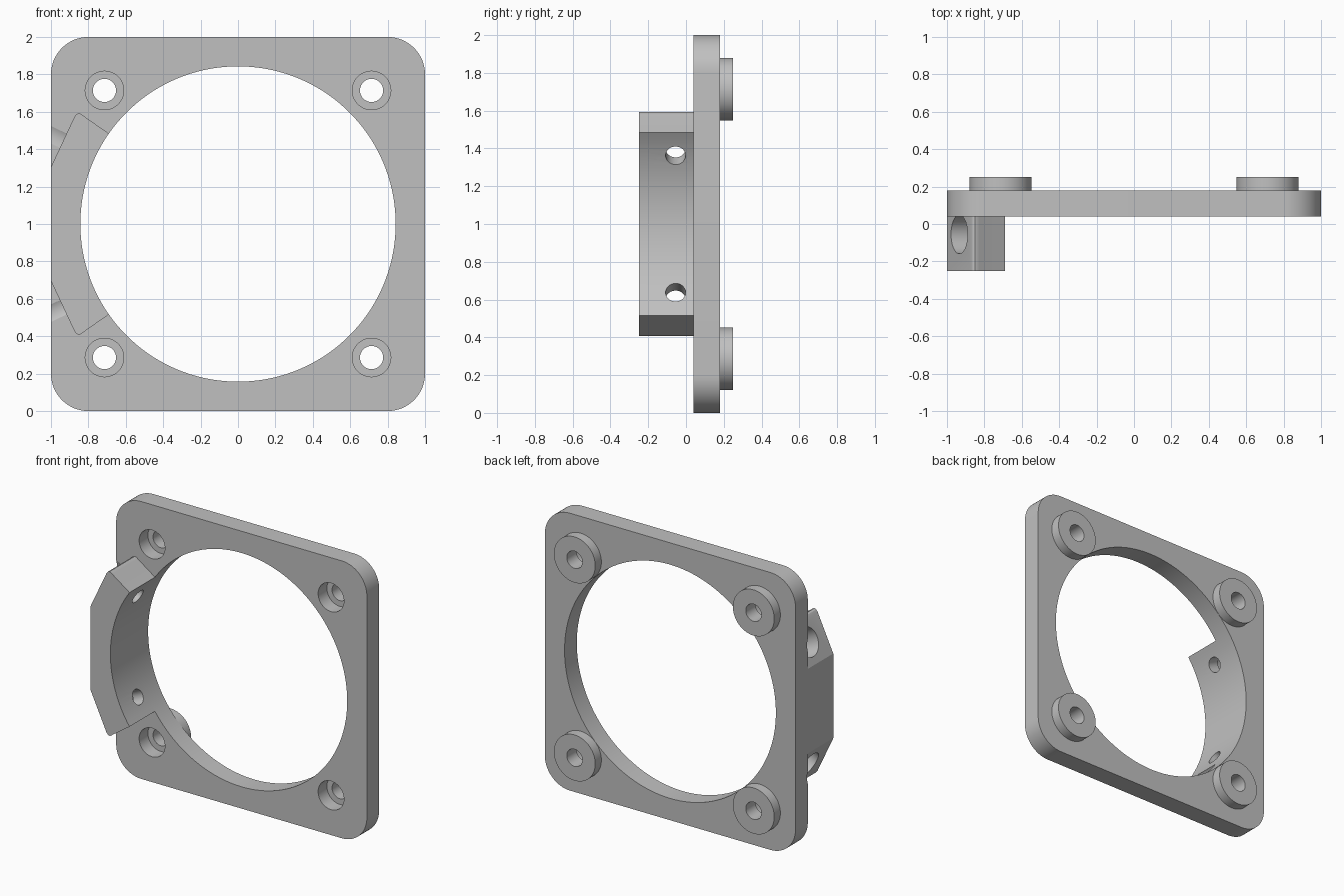
import bpy, bmesh
from math import sin, cos, pi, radians
from mathutils import Vector

cube = bpy.data.objects.get("Cube")
if cube:
    bpy.data.objects.remove(cube, do_unlink=True)

grey = bpy.data.materials.new("light grey")
grey.use_nodes = True
colour = (0.53, 0.53, 0.53, 1)
grey.diffuse_color = colour
grey.node_tree.nodes["Principled BSDF"].inputs["Base Color"].default_value = colour

MID = 1.0            # height of the ring centre
BORE = 0.843         # radius of the big opening
FRONT, BACK = 0.04, 0.18
SCREW = 0.714        # screw offset from the centre


def arc(x, z, r, start, end, n):
    return [(x + r * cos(radians(start + (end - start) * i / n)),
             z + r * sin(radians(start + (end - start) * i / n))) for i in range(n + 1)]


def circle(x, z, r, n=48):
    return arc(x, z, r, 0, 360, n)[:-1]


def prism(name, points, y0, y1):
    """Extrude an x-z outline along y."""
    bm = bmesh.new()
    face = bm.faces.new([bm.verts.new((x, y0, z)) for x, z in points])
    new = bmesh.ops.extrude_face_region(bm, geom=[face])["geom"]
    bmesh.ops.translate(bm, vec=(0, y1 - y0, 0),
                        verts=[v for v in new if isinstance(v, bmesh.types.BMVert)])
    bmesh.ops.recalc_face_normals(bm, faces=bm.faces)
    mesh = bpy.data.meshes.new(name)
    bm.to_mesh(mesh)
    bm.free()
    mesh.materials.append(grey)
    obj = bpy.data.objects.new(name, mesh)
    bpy.context.collection.objects.link(obj)
    return obj


def radial_cutter(name, r, start, end, angle):
    """Cylinder pointing from the ring centre out through the side block."""
    obj = prism(name, circle(0, 0, r), start, end)
    out = Vector((-cos(radians(angle)), 0, sin(radians(angle))))
    obj.rotation_mode = 'QUATERNION'
    obj.rotation_quaternion = out.to_track_quat('Y', 'Z')
    obj.location = (0, -0.055, MID)
    return obj


def activate(obj):
    bpy.ops.object.select_all(action='DESELECT')
    obj.select_set(True)
    bpy.context.view_layer.objects.active = obj


def cut(obj, cutters):
    activate(obj)
    for cutter in cutters:
        mod = obj.modifiers.new("cut", 'BOOLEAN')
        mod.operation = 'DIFFERENCE'
        mod.solver = 'EXACT'
        mod.object = cutter
        bpy.ops.object.modifier_apply(modifier=mod.name)


# Rounded square plate
outline = []
for x, z, start in ((1, 1, 0), (-1, 1, 90), (-1, -1, 180), (1, -1, 270)):
    outline += arc(0.8 * x, MID + 0.8 * z, 0.2, start, start + 90, 16)
plate = prism("mounting_plate", outline, FRONT, BACK)

# Side block with a curved inner wall and mirrored tips
upper = [(-0.827, 0.579), (-0.838, 0.588), (-0.85, 0.592),
         (-0.864, 0.587), (-0.874, 0.574), (-1, 0.305)]
profile = arc(0, MID, BORE, 215, 145, 28)
profile += [(x, MID + z) for x, z in upper]
profile += [(x, MID - z) for x, z in reversed(upper)]
block = prism("side_block", profile, -0.25, FRONT)

# Cutters
opening = prism("opening_cutter", circle(0, MID, BORE, 144), -0.5, 0.5)
holes, recesses, bosses = [], [], []
names = {(-1, 1): "upper_right", (1, 1): "upper_left",
         (-1, -1): "lower_right", (1, -1): "lower_left"}
for (sx, sz), label in names.items():
    x, z = sx * SCREW, MID + sz * SCREW
    bosses.append(prism(label + "_boss", circle(x, z, 0.165, 64), BACK, 0.25))
    holes.append(prism(label + "_hole_cutter", circle(x, z, 0.062), -0.5, 0.5))
    recesses.append(prism(label + "_recess_cutter", circle(x, z, 0.103), -0.5, FRONT + 0.1))
pins, pin_recesses = [], []
for angle in (25.5, -25.5):
    pins.append(radial_cutter("pin_cutter", 0.053, 0.7, 1.3, angle))
    pin_recesses.append(radial_cutter("pin_recess_cutter", 0.104, 0.93, 1.4, angle))
bpy.context.view_layer.update()

cut(plate, [opening] + holes + recesses + pin_recesses)
cut(block, pins + pin_recesses)
for boss, hole in zip(bosses, holes):
    cut(boss, [hole])

for cutter in [opening] + holes + recesses + pins + pin_recesses:
    bpy.data.objects.remove(cutter, do_unlink=True)

# Smooth round walls, keep machined edges sharp
for obj in [plate, block] + bosses:
    activate(obj)
    bpy.ops.object.shade_smooth_by_angle(angle=radians(25))
